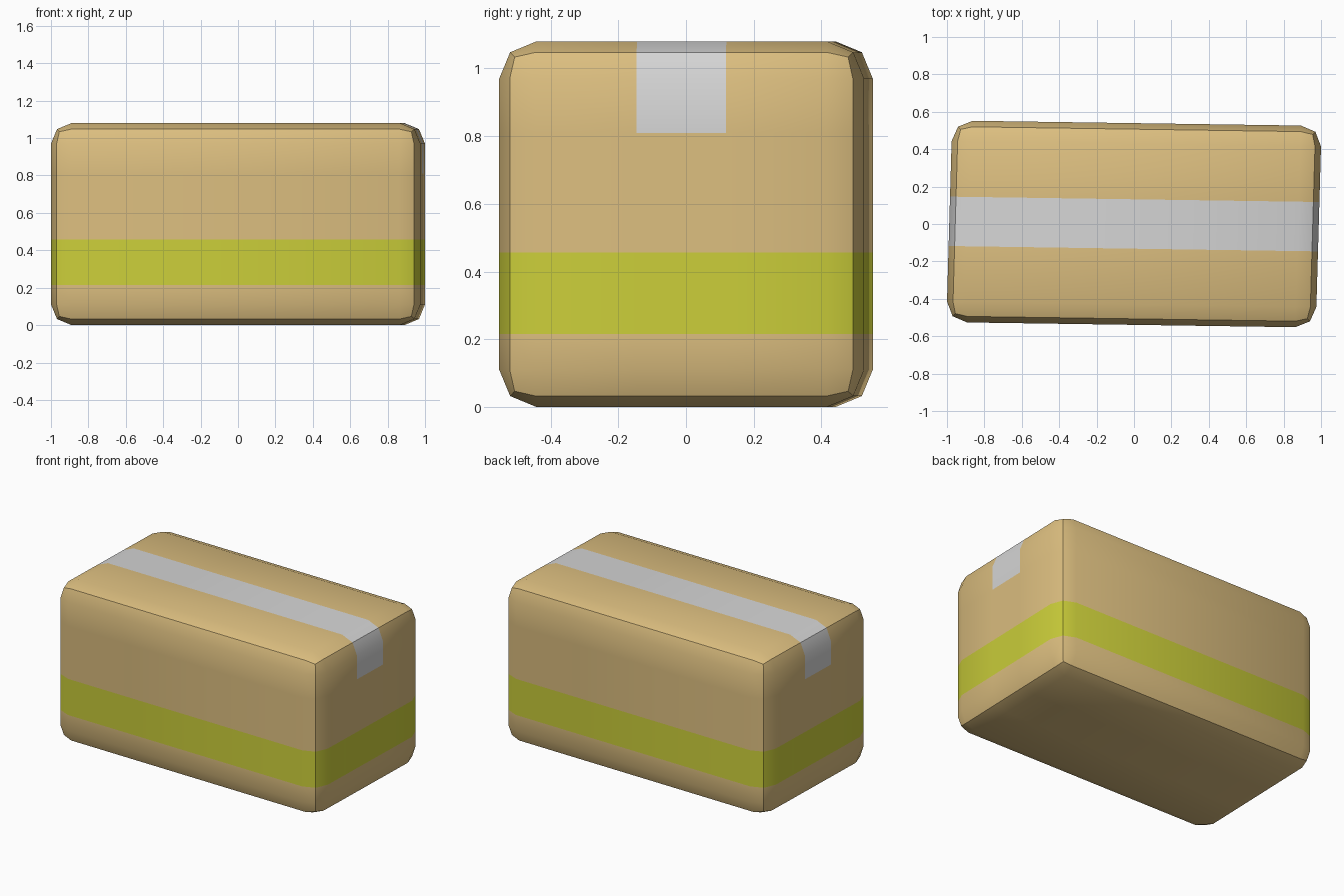
import bpy, bmesh, math
from mathutils import Matrix

if "Cube" in bpy.data.objects:
    bpy.data.objects.remove(bpy.data.objects["Cube"])

HX, HY, H = 0.9875, 0.539, 1.08      # half length, half depth, height
BEVEL = 0.11
BAND = (0.215, 0.457)                # painted band heights
TAPE_HALF, TAPE_END = 0.132, 0.81    # tape half width, lower end on the sides


def material(name, rgb):
    m = bpy.data.materials.new(name)
    m.diffuse_color = (*rgb, 1)
    m.use_nodes = True
    m.node_tree.nodes["Principled BSDF"].inputs["Base Color"].default_value = m.diffuse_color
    return m


# Box body with two-step rounded edges
bm = bmesh.new()
bmesh.ops.create_cube(bm, size=1, matrix=Matrix.Translation((0, 0, H / 2))
                      @ Matrix.Diagonal((2 * HX, 2 * HY, H, 1)))
bmesh.ops.bevel(bm, geom=bm.edges[:], offset=BEVEL, segments=2, profile=0.5,
                affect='EDGES', clamp_overlap=True)


def cut(point, normal):
    bmesh.ops.bisect_plane(bm, geom=bm.verts[:] + bm.edges[:] + bm.faces[:],
                           dist=1e-5, plane_co=point, plane_no=normal)


# Cut the outlines of the band and the tape into the surface
for z in (*BAND, TAPE_END):
    cut((0, 0, z), (0, 0, 1))
for y in (-TAPE_HALF, TAPE_HALF):
    cut((0, y, 0), (0, 1, 0))

# Colour by position: band all round, tape over the top and down both ends
for f in bm.faces:
    c = f.calc_center_median()
    if BAND[0] < c.z < BAND[1]:
        f.material_index = 1
    elif c.z > TAPE_END and abs(c.y) < TAPE_HALF:
        f.material_index = 2

# Slightly skewed stance seen from above
bm.transform(Matrix(((1, 0.0287, 0, 0), (-0.0145, 1, 0, 0),
                     (0, 0, 1, 0), (0, 0, 0, 1))))
bmesh.ops.recalc_face_normals(bm, faces=bm.faces[:])

mesh = bpy.data.meshes.new("cardboard_box")
bm.to_mesh(mesh)
bm.free()
box = bpy.data.objects.new("cardboard_box", mesh)
bpy.context.collection.objects.link(box)
for name, rgb in (("cardboard", (0.72, 0.52, 0.215)),
                  ("lime band", (0.60, 0.62, 0.042)),
                  ("grey tape", (0.67, 0.67, 0.67))):
    mesh.materials.append(material(name, rgb))

# Smooth faces with a crisp ridge along the middle of each rounded edge
bpy.context.view_layer.objects.active = box
box.select_set(True)
bpy.ops.object.shade_smooth_by_angle(angle=math.radians(30))
